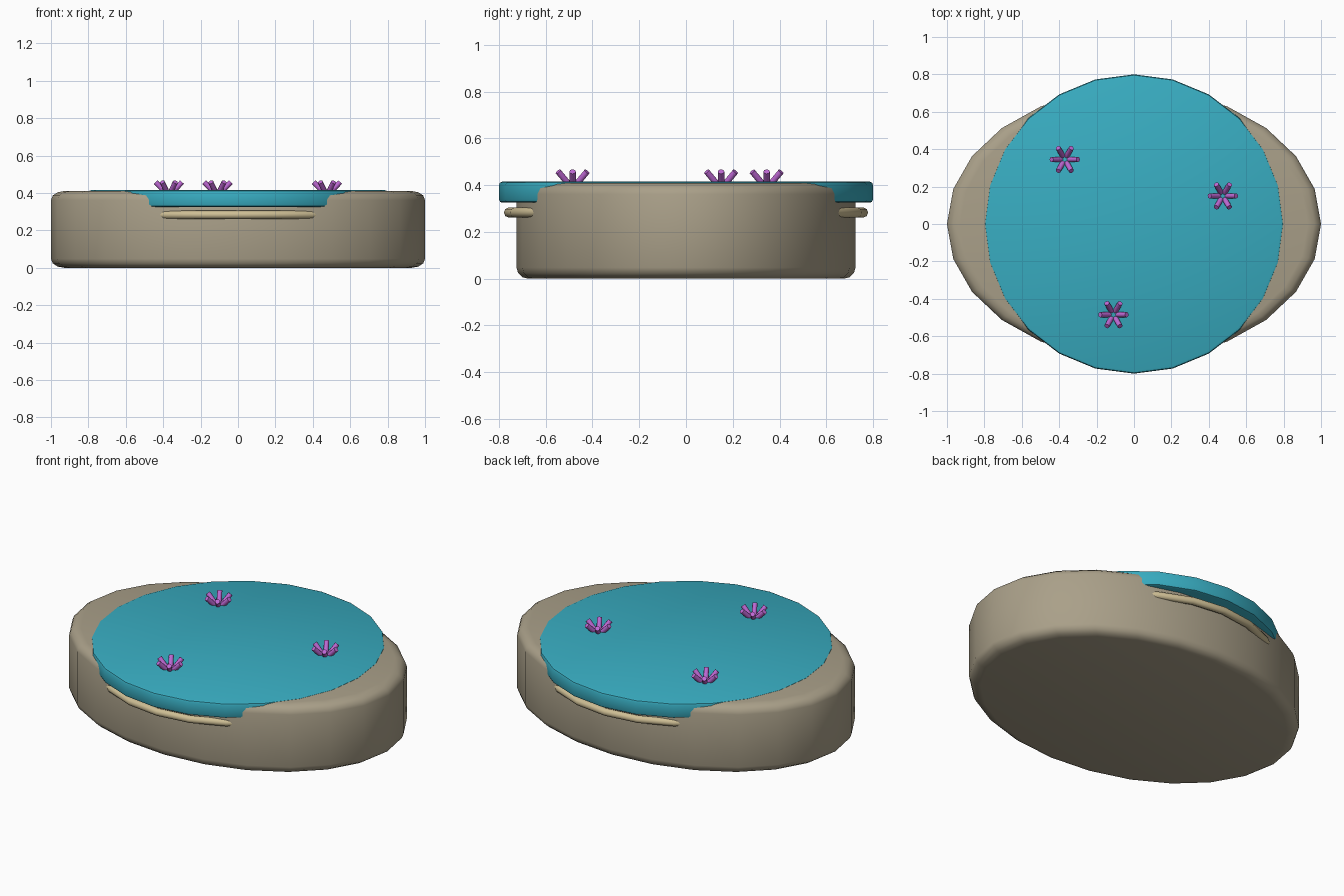
import bpy, bmesh, math
from mathutils import Vector

if "Cube" in bpy.data.objects:
    bpy.data.objects.remove(bpy.data.objects["Cube"])


def material(name, rgb):
    m = bpy.data.materials.new(name)
    m.diffuse_color = (*rgb, 1)
    m.use_nodes = True
    m.node_tree.nodes["Principled BSDF"].inputs["Base Color"].default_value = m.diffuse_color
    return m


def finish(ob, mat, angle=40):
    ob.data.materials.append(mat)
    bpy.ops.object.select_all(action='DESELECT')
    ob.select_set(True)
    bpy.context.view_layer.objects.active = ob
    bpy.ops.object.shade_smooth_by_angle(angle=math.radians(angle))


def disc(name, scale, z0, z1, bevel, bevel_z, segs, mat):
    """24-sided disc with rounded rims, squashed to an ellipse by scale."""
    zs = bevel_z / bevel
    bm = bmesh.new()
    bmesh.ops.create_cone(bm, cap_ends=True, segments=24, radius1=1, radius2=1,
                          depth=(z1 - z0) / zs)
    rims = [e for e in bm.edges if abs(e.verts[0].co.z - e.verts[1].co.z) < 1e-5]
    bmesh.ops.bevel(bm, geom=rims, offset=bevel, segments=segs, profile=0.5, affect='EDGES')
    # put a vertex exactly on the +x axis
    for v in bm.verts:
        v.co = Vector((v.co.x * scale[0], v.co.y * scale[1], v.co.z * zs + (z0 + z1) / 2))
    me = bpy.data.meshes.new(name)
    bm.to_mesh(me)
    bm.free()
    ob = bpy.data.objects.new(name, me)
    bpy.context.collection.objects.link(ob)
    finish(ob, mat)


stone = material("stone", (0.40, 0.35, 0.25))
teal = material("water", (0.04, 0.42, 0.54))
sand = material("sand", (0.62, 0.52, 0.30))
purple = material("coral", (0.52, 0.14, 0.66))

# Oval base and round water slab
disc("stone_base", (1, 0.725), 0, 0.41, 0.07, 0.048, 3, stone)
disc("water_slab", (0.8, 0.8), 0.325, 0.415, 0.018, 0.0145, 2, teal)

# Sand ring poking out at front and back
bpy.ops.mesh.primitive_torus_add(major_segments=24, minor_segments=8, major_radius=0.757,
                                 minor_radius=0.022, location=(0, 0, 0.283))
ring = bpy.context.object
ring.name = "sand_ring"
finish(ring, sand, 60)

# Coral tufts: six sticks leaning outward
for i, (x, y) in enumerate([(0.475, 0.15), (-0.37, 0.345), (-0.11, -0.485)]):
    for k in range(6):
        a = k * math.pi / 3
        out = Vector((math.cos(a), math.sin(a), 0))
        base = Vector((x, y, 0.397)) + out * 0.012
        tip = Vector((x, y, 0.458)) + out * 0.071
        bpy.ops.mesh.primitive_cylinder_add(vertices=8, radius=0.014, depth=(tip - base).length,
                                            location=(base + tip) / 2,
                                            rotation=(tip - base).to_track_quat('Z', 'Y').to_euler())
        stick = bpy.context.object
        stick.name = f"coral_{i + 1}_stick_{k + 1}"
        finish(stick, purple, 50)
